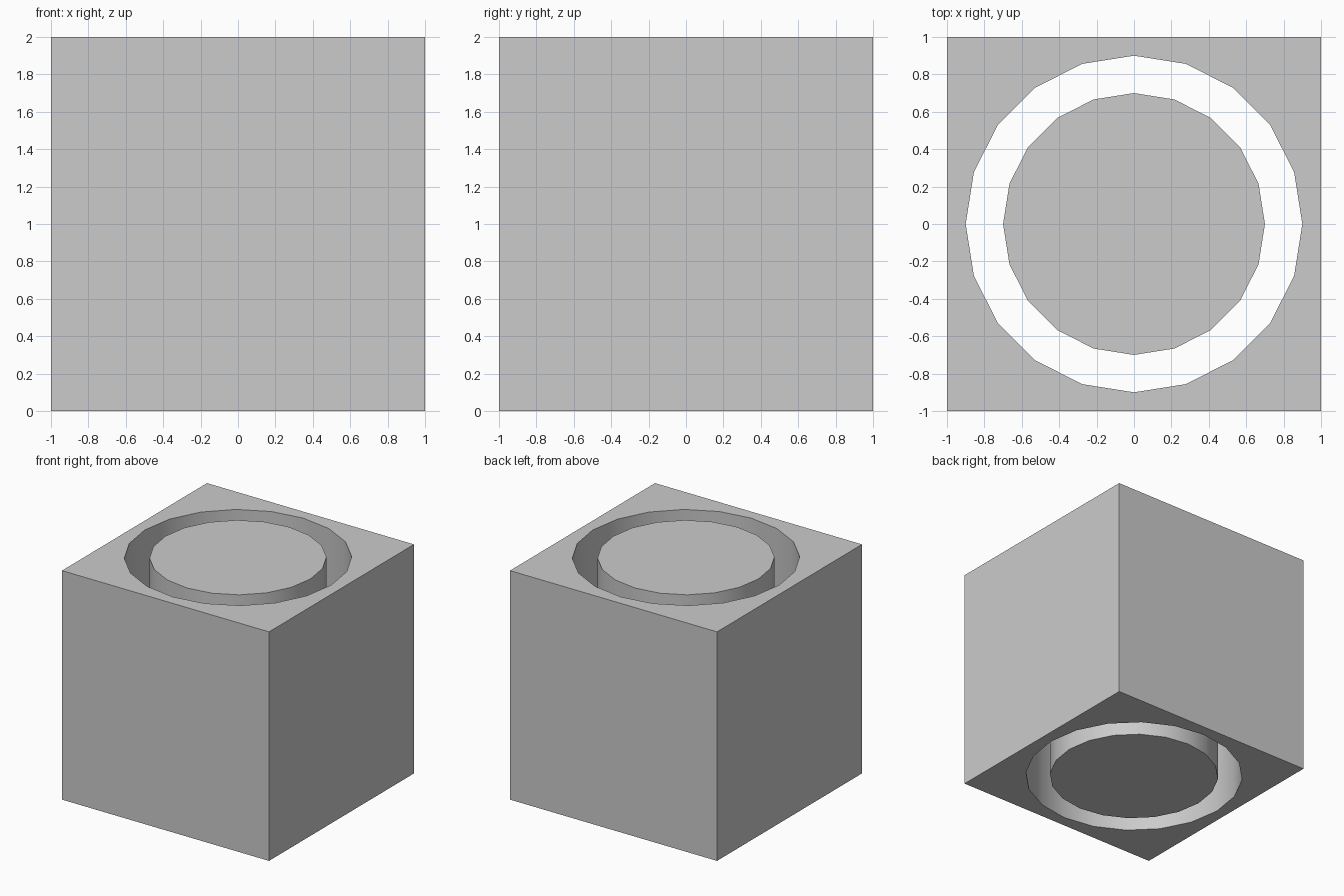
import bpy
import math

if "Cube" in bpy.data.objects:
    bpy.data.objects.remove(bpy.data.objects["Cube"])

SIDES = 20
HEIGHT = 2.0


def cylinder(name, radius, depth):
    # 20-sided cylinder with a corner on each axis
    bpy.ops.mesh.primitive_cylinder_add(vertices=SIDES, radius=radius, depth=depth,
                                        location=(0, 0, HEIGHT / 2))
    obj = bpy.context.object
    obj.name = name
    return obj


def smooth(obj):
    bpy.ops.object.select_all(action='DESELECT')
    obj.select_set(True)
    bpy.context.view_layer.objects.active = obj
    bpy.ops.object.shade_smooth_by_angle(angle=math.radians(30))


# Outer block with a round hole all the way through
bpy.ops.mesh.primitive_cube_add(size=2, location=(0, 0, HEIGHT / 2))
block = bpy.context.object
block.name = "outer_block"

cutter = cylinder("hole_cutter", 0.9, HEIGHT + 1)
cutter.hide_render = True

cut = block.modifiers.new("round_hole", 'BOOLEAN')
cut.operation = 'DIFFERENCE'
cut.solver = 'EXACT'
cut.object = cutter
bpy.context.view_layer.objects.active = block
bpy.ops.object.modifier_apply(modifier=cut.name)
bpy.data.objects.remove(cutter)
smooth(block)

# Free-standing core, flush with the block at both ends
core = cylinder("inner_core", 0.7, HEIGHT)
smooth(core)
